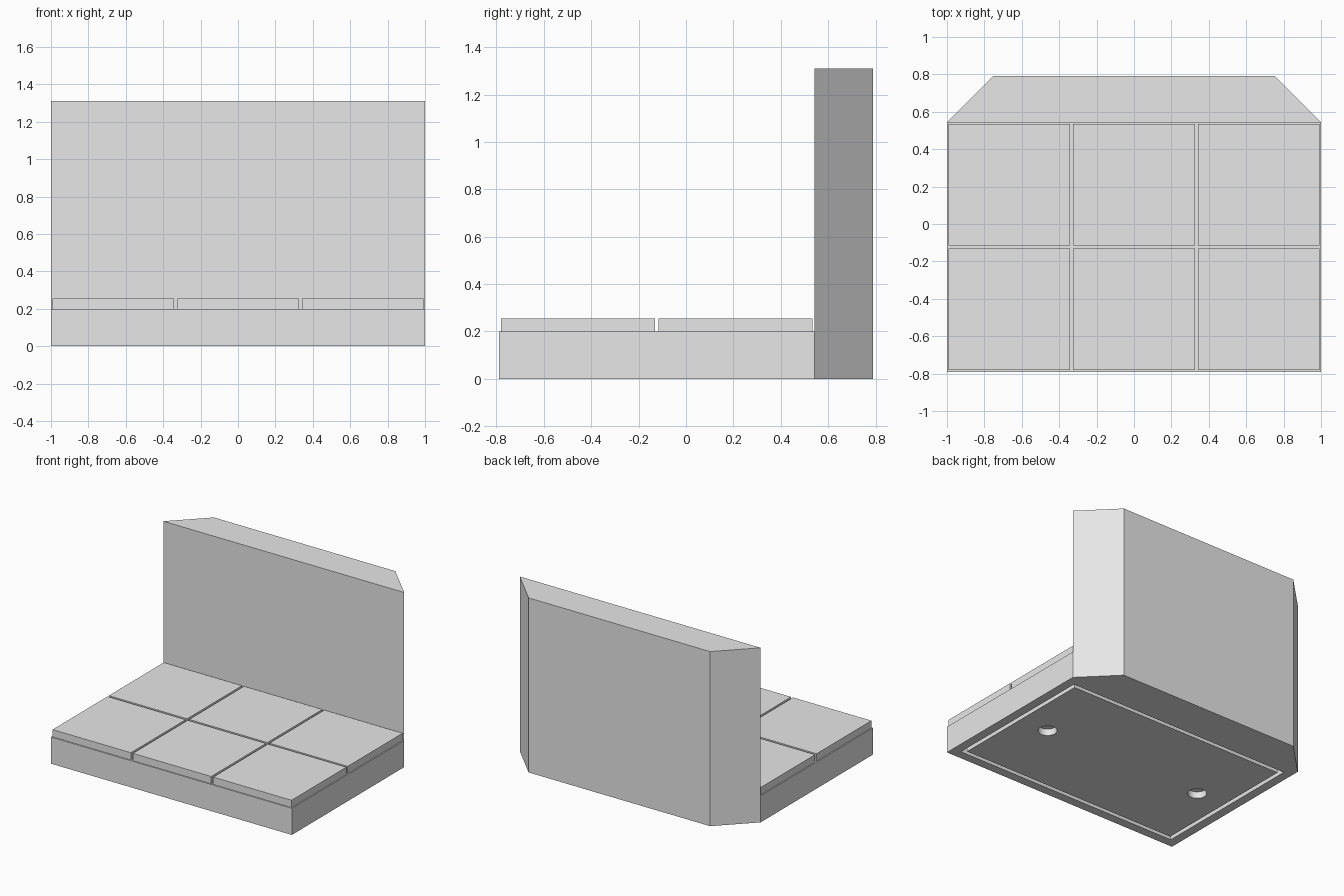
import bpy, bmesh

if "Cube" in bpy.data.objects:
    bpy.data.objects.remove(bpy.data.objects["Cube"], do_unlink=True)

grey = bpy.data.materials.new("plain_grey")
grey.use_nodes = True
grey.diffuse_color = (0.8, 0.8, 0.8, 1)
grey.node_tree.nodes["Principled BSDF"].inputs["Base Color"].default_value = (0.8, 0.8, 0.8, 1)


def prism(name, outline, z0, z1):
    """Extrude a plan outline from z0 up to z1."""
    bm = bmesh.new()
    face = bm.faces.new([bm.verts.new((x, y, z0)) for x, y in outline])
    top = bmesh.ops.extrude_face_region(bm, geom=[face], use_keep_orig=True)
    moved = [v for v in top["geom"] if isinstance(v, bmesh.types.BMVert)]
    bmesh.ops.translate(bm, verts=moved, vec=(0, 0, z1 - z0))
    bmesh.ops.recalc_face_normals(bm, faces=bm.faces)
    mesh = bpy.data.meshes.new(name)
    bm.to_mesh(mesh)
    bm.free()
    mesh.materials.append(grey)
    obj = bpy.data.objects.new(name, mesh)
    bpy.context.scene.collection.objects.link(obj)
    return obj


def box(name, x0, x1, y0, y1, z0, z1):
    return prism(name, [(x0, y0), (x1, y0), (x1, y1), (x0, y1)], z0, z1)


def cut(target, cutter):
    """Subtract the cutter for good, then drop it."""
    mod = target.modifiers.new("cut", "BOOLEAN")
    mod.operation = "DIFFERENCE"
    mod.solver = "EXACT"
    mod.object = cutter
    bpy.context.view_layer.objects.active = target
    bpy.ops.object.modifier_apply(modifier=mod.name)
    bpy.data.objects.remove(cutter, do_unlink=True)


FRONT, JOIN, BACK = -0.79, 0.543, 0.79
MID = (FRONT + JOIN) / 2
BASE_TOP, TILE_TOP, WALL_TOP = 0.2, 0.255, 1.31
RECESS, MARGIN, GROOVE = 0.05, 0.068, 0.03

# Floor slab with a shallow pocket underneath
base = box("floor_base", -1, 1, FRONT, JOIN, 0, BASE_TOP)
cut(base, box("pocket_cutter", MARGIN - 1, 1 - MARGIN, FRONT + MARGIN, JOIN - MARGIN, -0.1, RECESS))

# Flush bottom panel, leaving a groove around it, with two round holes
edge = MARGIN + GROOVE
panel = box("bottom_panel", edge - 1, 1 - edge, FRONT + edge, JOIN - edge, 0, RECESS)
for side in (-1, 1):
    bpy.ops.mesh.primitive_cylinder_add(vertices=48, radius=0.065, depth=0.3, location=(side * 0.665, MID, 0))
    hole = bpy.context.object
    hole.data.materials.append(grey)
    cut(panel, hole)

# Back wall with chamfered rear corners
prism("back_wall", [(-1, JOIN), (1, JOIN), (0.753, BACK), (-0.753, BACK)], 0, WALL_TOP)

# Three by two floor tiles
PITCH, HALF = 2 / 3, 0.325
for row in (-0.5, 0.5):
    for col in (-1, 0, 1):
        x, y = col * PITCH, MID + row * PITCH
        box("floor_tile", x - HALF, x + HALF, y - HALF, y + HALF, BASE_TOP, TILE_TOP)
